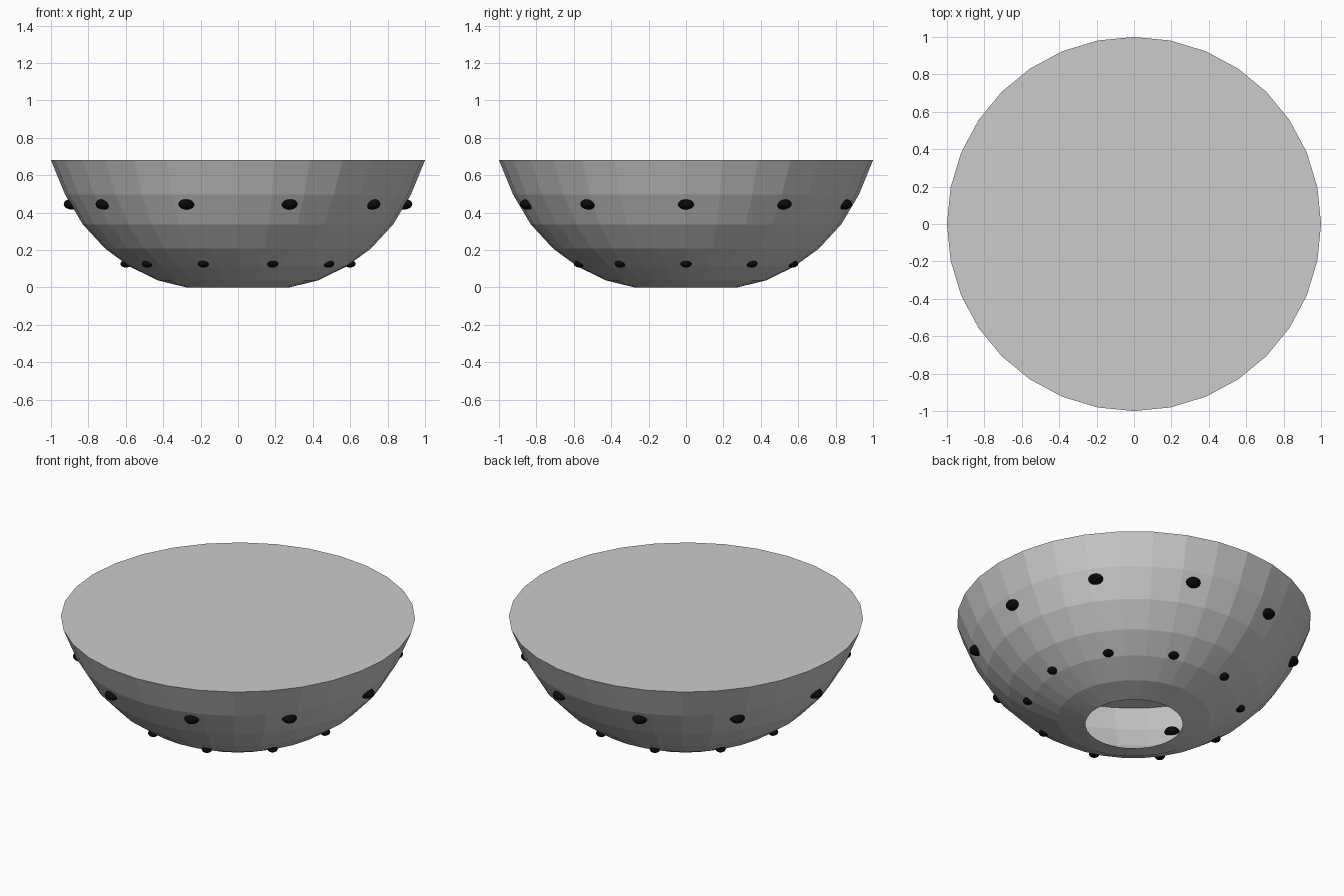
import bpy, bmesh
from math import sin, cos, tau

if "Cube" in bpy.data.objects:
    bpy.data.objects.remove(bpy.data.objects["Cube"])

SIDES = 32
# Bowl profile as (radius, height), from the bottom hole up to the rim
PROFILE = [(0.275, 0), (0.43, 0.038), (0.58, 0.112), (0.71, 0.207),
           (0.83, 0.337), (0.925, 0.497), (1.0, 0.68)]

black = bpy.data.materials.new("black")
black.diffuse_color = (0.003, 0.003, 0.003, 1)
black.use_nodes = True
black.node_tree.nodes["Principled BSDF"].inputs["Base Color"].default_value = black.diffuse_color


def add_object(name, bm):
    mesh = bpy.data.meshes.new(name)
    bm.to_mesh(mesh)
    bm.free()
    obj = bpy.data.objects.new(name, mesh)
    bpy.context.collection.objects.link(obj)
    return obj


# Thin faceted shell: open at the bottom, closed by a flat lid
bm = bmesh.new()
rings = [[bm.verts.new((r * cos(tau * i / SIDES), r * sin(tau * i / SIDES), z))
          for i in range(SIDES)] for r, z in PROFILE]
for low, high in zip(rings, rings[1:]):
    for i in range(SIDES):
        j = (i + 1) % SIDES
        bm.faces.new((low[i], low[j], high[j], high[i]))
bm.faces.new(rings[-1])
add_object("bowl", bm)


# Two rings of flattened black studs, half sunk into the wall
def stud_ring(name, ring_radius, height, size, count=10):
    for k in range(count):
        a = tau * k / count
        bm = bmesh.new()
        bmesh.ops.create_uvsphere(bm, u_segments=16, v_segments=10, radius=size)
        for f in bm.faces:
            f.smooth = True
        stud = add_object(f"{name}_{k + 1}", bm)
        stud.location = (ring_radius * cos(a), ring_radius * sin(a), height)
        stud.scale.z = 0.66
        stud.rotation_euler.z = a
        stud.data.materials.append(black)


stud_ring("upper_stud", 0.889, 0.445, 0.043)
stud_ring("lower_stud", 0.599, 0.126, 0.03)
